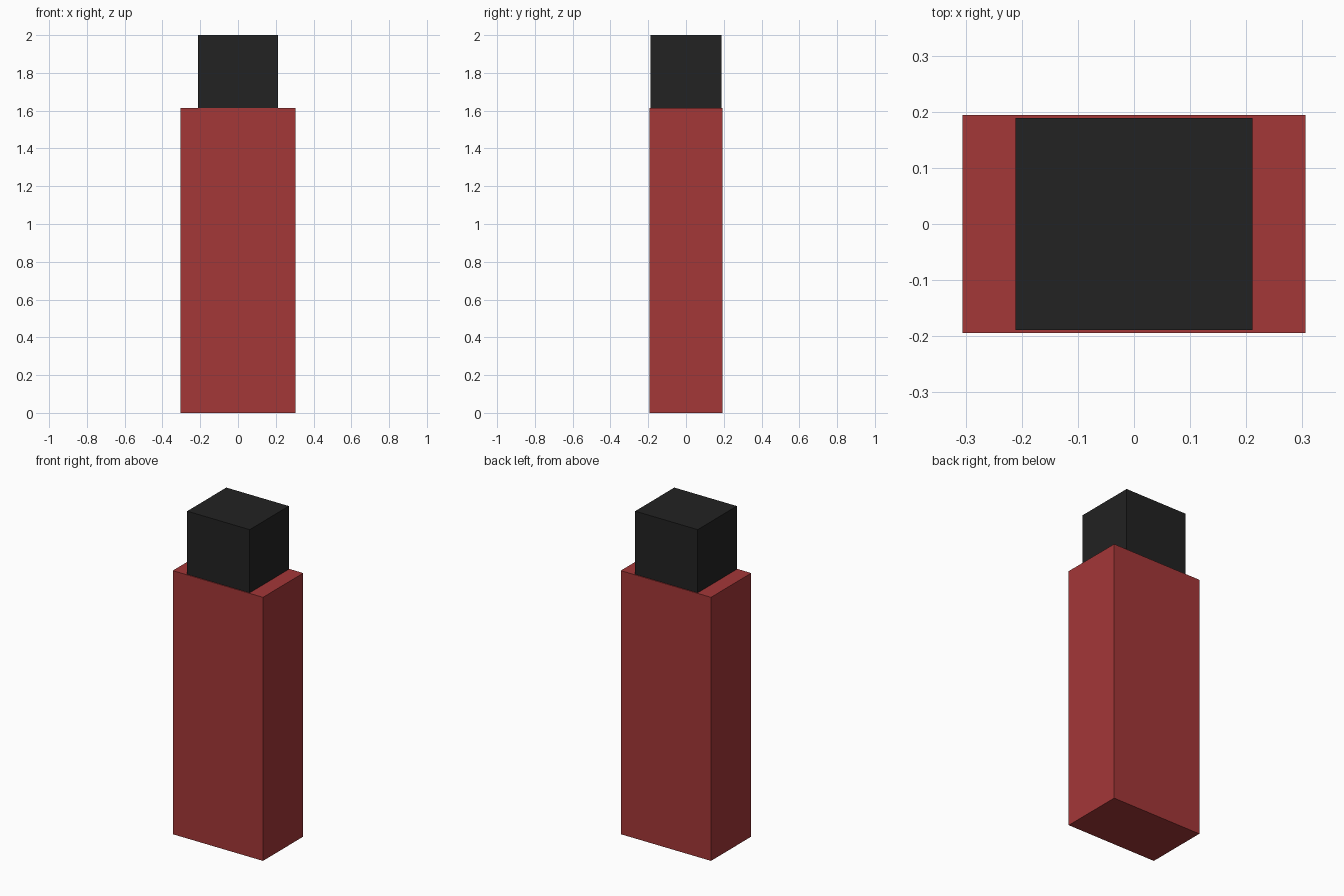
import bpy

if "Cube" in bpy.data.objects:
    bpy.data.objects.remove(bpy.data.objects["Cube"])


def material(name, color):
    mat = bpy.data.materials.new(name)
    mat.diffuse_color = (*color, 1.0)
    mat.use_nodes = True
    mat.node_tree.nodes["Principled BSDF"].inputs["Base Color"].default_value = mat.diffuse_color
    return mat


def block(name, width, depth, z0, z1, mat):
    """Box centred on x and y, spanning z0 to z1."""
    bpy.ops.mesh.primitive_cube_add(size=1, location=(0, 0, (z0 + z1) / 2))
    obj = bpy.context.object
    obj.name = name
    obj.scale = (width, depth, z1 - z0)
    bpy.ops.object.transform_apply(location=False, rotation=False, scale=True)
    obj.data.materials.append(mat)
    return obj


red = material("red", (0.37, 0.038, 0.039))
black = material("black", (0.016, 0.016, 0.016))

# Tall red body with the narrower black cap standing on it
BODY_TOP = 1.613
block("body", 0.611, 0.389, 0.0, BODY_TOP, red)
block("cap", 0.423, 0.378, BODY_TOP, 2.0, black)
